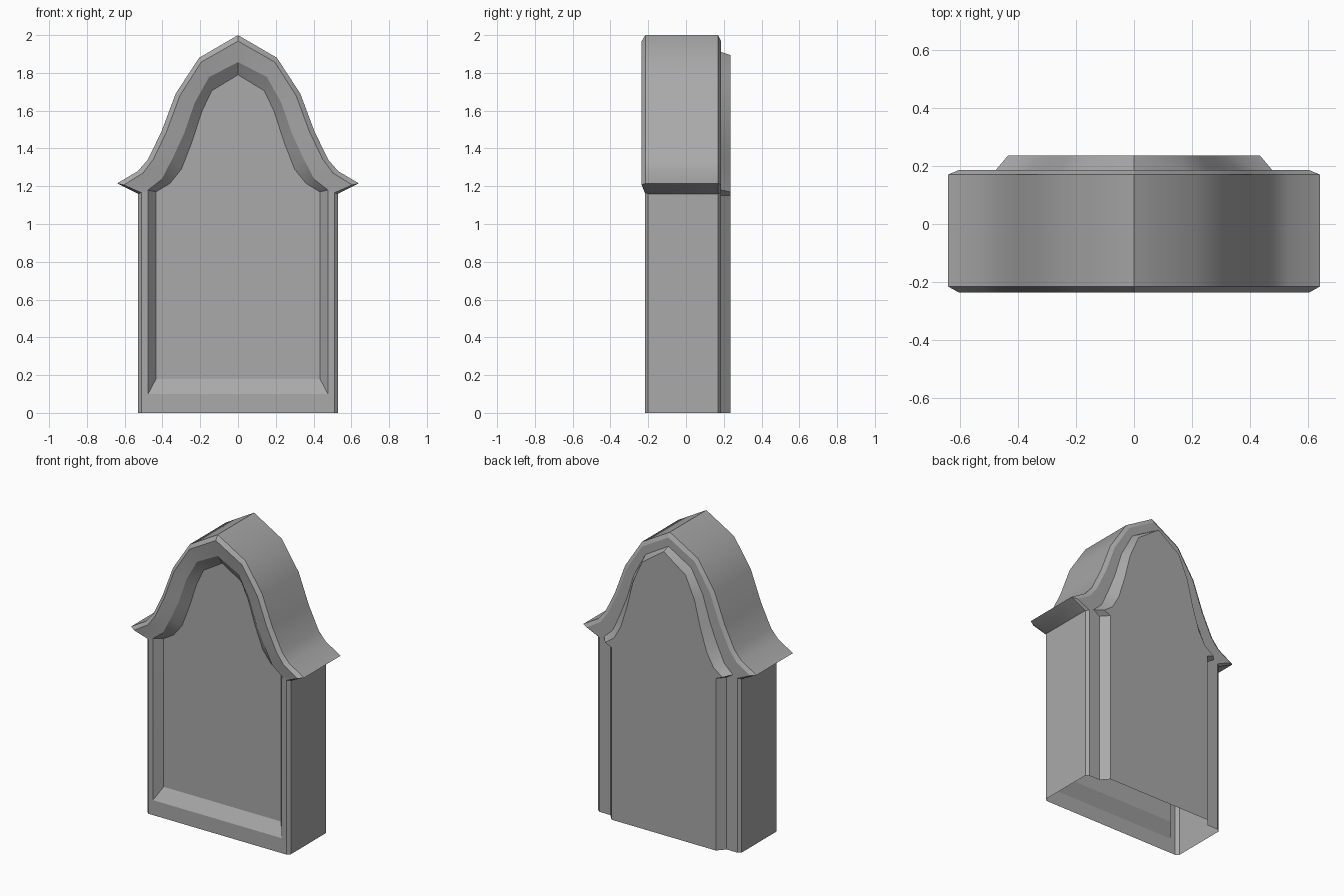
import bpy
import math

if "Cube" in bpy.data.objects:
    bpy.data.objects.remove(bpy.data.objects["Cube"])

stone = bpy.data.materials.new("grey stone")
stone.use_nodes = True
GREY = (0.4, 0.4, 0.4, 1)
stone.diffuse_color = GREY
stone.node_tree.nodes["Principled BSDF"].inputs["Base Color"].default_value = GREY

# Half profiles of the arch, apex to eave tip (x, z)
ROOF = [(0, 2), (.206, 1.88), (.33, 1.69), (.405, 1.49), (.478, 1.34), (.53, 1.28), (.64, 1.215)]
RECESS = [(0, 1.857), (.153, 1.778), (.23, 1.64), (.285, 1.48), (.345, 1.35), (.405, 1.235), (.476, 1.18)]
FLOOR = [(0, 1.79), (.138, 1.706), (.19, 1.6), (.245, 1.43), (.3, 1.29), (.36, 1.215), (.434, 1.17)]


def mix(a, b, start, end):
    """Blend two arch profiles, the weight running from apex to tip."""
    out = []
    for i, (p, q) in enumerate(zip(a, b)):
        t = start + (end - start) * i / (len(a) - 1)
        out.append((p[0] + (q[0] - p[0]) * t, p[1] + (q[1] - p[1]) * t))
    return out


def ring(arch, arch_y, side_x, shoulder_z, foot_z, side_y):
    """Full outline: left foot, over the arch, right foot."""
    half = [(x, arch_y, z) for x, z in arch]
    half += [(side_x, side_y, shoulder_z), (side_x, side_y, foot_z)]
    return [(-x, y, z) for x, y, z in reversed(half[1:])] + half


def build(name, rings, closed=(), cap=None):
    """Skin successive rings; closed lists the strips that also join at the foot."""
    n = len(rings[0])
    verts = [v for r in rings for v in r]
    faces = []
    for k in range(len(rings) - 1):
        a, b = k * n, (k + 1) * n
        for i in range(n if k in closed else n - 1):
            j = (i + 1) % n
            faces.append((a + i, b + i, b + j, a + j))
    if cap == "first":
        faces.append(tuple(range(n)))
    elif cap == "last":
        faces.append(tuple(reversed(range(len(verts) - n, len(verts)))))
    mesh = bpy.data.meshes.new(name)
    mesh.from_pydata(verts, [], faces)
    mesh.materials.append(stone)
    obj = bpy.data.objects.new(name, mesh)
    bpy.context.collection.objects.link(obj)
    bpy.ops.object.select_all(action="DESELECT")
    obj.select_set(True)
    bpy.context.view_layer.objects.active = obj
    bpy.ops.object.shade_smooth_by_angle(angle=math.radians(28))


# Outlines from back to front
bevel = mix(ROOF, RECESS, .22, .22)
panel_base = mix(ROOF, RECESS, .62, 1)
panel_top = mix(panel_base, FLOOR, .14, 1)

back_top = ring(panel_top, .235, .385, 1.15, 0, .235)
back_base = ring(panel_base, .185, .43, 1.15, 0, .185)
back_bevel = ring(bevel, .185, .51, 1.165, 0, .185)
outer_back = ring(ROOF, .17, .53, 1.16, 0, .17)
outer_front = ring(ROOF, -.215, .53, 1.16, 0, -.2)
front_bevel = ring(bevel, -.235, .51, 1.165, 0, -.218)
recess_edge = ring(RECESS, -.215, .476, 1.165, .1, -.218)
recess_floor = ring(FLOOR, -.165, .434, 1.155, .18, -.165)

# Hollow body with bevelled arch, open underneath
build("stone_body", [back_bevel, outer_back, outer_front, front_bevel, recess_edge], closed=(3,))
# Sunken panel on the front
build("front_recess", [recess_edge, recess_floor], closed=(0,), cap="last")
# Raised panel on the back
build("back_panel", [back_top, back_base, back_bevel], cap="first")
